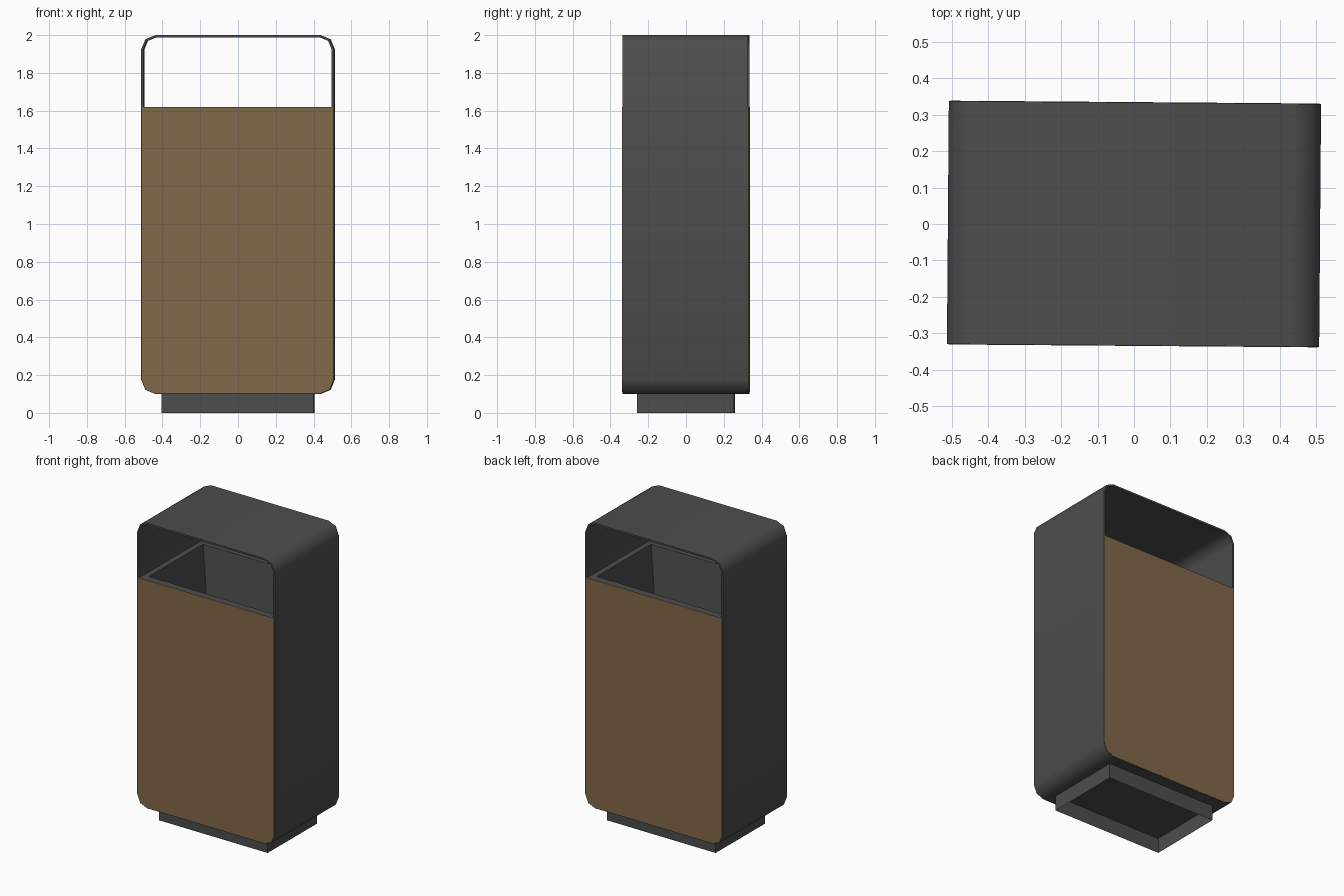
import bpy, bmesh, math
from mathutils import Vector

cube = bpy.data.objects.get("Cube")
if cube:
    bpy.data.objects.remove(cube, do_unlink=True)

HALF_W, HALF_D = 0.51, 0.333
BOTTOM, TOP, RIM = 0.10, 2.0, 1.62
RADIUS, WALL = 0.075, 0.012
TURN = -0.0078  # the whole bin stands very slightly turned


def material(name, rgb):
    mat = bpy.data.materials.new(name)
    mat.use_nodes = True
    color = (*rgb, 1.0)
    mat.diffuse_color = color
    mat.node_tree.nodes["Principled BSDF"].inputs["Base Color"].default_value = color
    return mat


grey = material("dark grey metal", (0.075, 0.075, 0.075))
brown = material("brown wood", (0.22, 0.138, 0.066))


def finish(name, bm, mat, smooth=False):
    bmesh.ops.recalc_face_normals(bm, faces=bm.faces)
    mesh = bpy.data.meshes.new(name)
    bm.to_mesh(mesh)
    bm.free()
    mesh.materials.append(mat)
    obj = bpy.data.objects.new(name, mesh)
    bpy.context.collection.objects.link(obj)
    obj.rotation_euler.z = TURN
    if smooth:
        bpy.ops.object.select_all(action='DESELECT')
        obj.select_set(True)
        bpy.context.view_layer.objects.active = obj
        bpy.ops.object.shade_smooth_by_angle(angle=math.radians(50))
    return obj


def outline(half_w, z0, z1, radius, square_top=False):
    """Rounded rectangle in x and z, two segments to each corner."""
    pts = []
    for i, (sx, sz) in enumerate([(1, 1), (-1, 1), (-1, -1), (1, -1)]):
        if square_top and sz > 0:
            pts.append((sx * half_w, z1))
            continue
        cx = sx * (half_w - radius)
        cz = z1 - radius if sz > 0 else z0 + radius
        for k in range(3):
            a = math.radians(90 * i + 45 * k)
            pts.append((cx + radius * math.cos(a), cz + radius * math.sin(a)))
    return pts


def ring(bm, pts, y):
    return [bm.verts.new((x, y, z)) for x, z in pts]


def bridge(bm, a, b):
    for i in range(len(a)):
        j = (i + 1) % len(a)
        bm.faces.new((a[i], a[j], b[j], b[i]))


def prism(name, pts, y0, y1, mat):
    bm = bmesh.new()
    a, b = ring(bm, pts, y0), ring(bm, pts, y1)
    bridge(bm, a, b)
    bm.faces.new(a)
    bm.faces.new(b)
    return finish(name, bm, mat)


# Outer shell: a rounded sleeve open at front and back
bm = bmesh.new()
outer = outline(HALF_W, BOTTOM, TOP, RADIUS)
inner = outline(HALF_W - WALL, BOTTOM + WALL, TOP - WALL, RADIUS - WALL)
loops = [ring(bm, outer, -HALF_D), ring(bm, outer, HALF_D),
         ring(bm, inner, HALF_D), ring(bm, inner, -HALF_D)]
for i in range(4):
    bridge(bm, loops[i], loops[(i + 1) % 4])
finish("shell", bm, grey, smooth=True)

# Front and back panels
panel = outline(HALF_W - 0.004, BOTTOM + 0.004, RIM, RADIUS - 0.004, square_top=True)
for name, side in (("front_panel", -1), ("back_panel", 1)):
    prism(name, panel, side * (HALF_D - 0.003), side * (HALF_D + 0.001), brown)

# Inner bin: flat rim with a tapered well
bm = bmesh.new()
w, d = HALF_W - WALL / 2, HALF_D - 0.002


def rect(x, y, z):
    return [bm.verts.new(Vector((sx * x, sy * y, z)))
            for sx, sy in ((1, 1), (-1, 1), (-1, -1), (1, -1))]


edge = rect(w, d, RIM)
mouth = rect(HALF_W - 0.05, HALF_D - 0.05, RIM)
well = rect((HALF_W - 0.05) * 0.6, (HALF_D - 0.05) * 0.6, 0.25)
skirt = rect(w, d, 0.2)
bridge(bm, skirt, edge)
bridge(bm, edge, mouth)
bridge(bm, mouth, well)
bm.faces.new(well)
finish("inner_bin", bm, grey)

# Plinth: thin walls, open underneath
bm = bmesh.new()
bmesh.ops.create_cube(bm, size=1)
for v in bm.verts:
    v.co = (v.co.x * 0.804, v.co.y * 0.512, (v.co.z + 0.5) * (BOTTOM + 0.002))
floor = min(bm.faces, key=lambda f: f.calc_center_median().z)
bmesh.ops.delete(bm, geom=[floor], context='FACES_ONLY')
finish("plinth", bm, grey)
